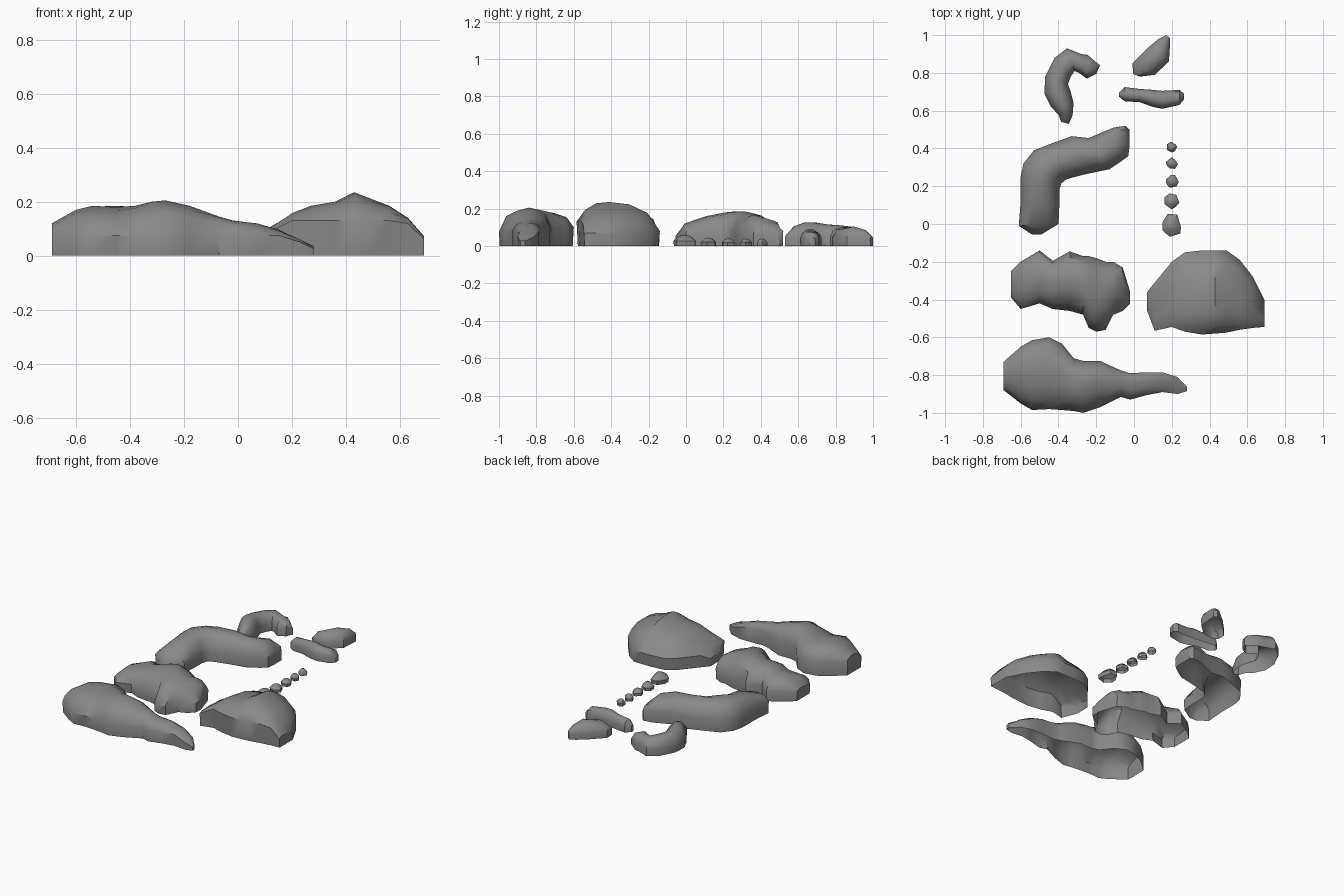
import bpy, bmesh, math, random
from mathutils import Vector

random.seed(4)

stone = bpy.data.materials.new("dark_stone")
stone.diffuse_color = (0.25, 0.25, 0.25, 1)


def make_object(name, bm, angle=40):
    """Orient the open shell upward, turn it into an object and shade it."""
    bmesh.ops.recalc_face_normals(bm, faces=bm.faces)
    bm.normal_update()
    if sum(f.normal.z * f.calc_area() for f in bm.faces) < 0:
        bmesh.ops.reverse_faces(bm, faces=bm.faces)
    mesh = bpy.data.meshes.new(name)
    bm.to_mesh(mesh)
    bm.free()
    mesh.materials.append(stone)
    ob = bpy.data.objects.new(name, mesh)
    bpy.context.collection.objects.link(ob)
    bpy.ops.object.select_all(action='DESELECT')
    ob.select_set(True)
    bpy.context.view_layer.objects.active = ob
    bpy.ops.object.shade_smooth_by_angle(angle=math.radians(angle))


def boulder(name, stations, walls, crest=0.5, rough=0.005):
    """Loft a hollow, flat-based rock through (x1, y1, x2, y2, height) stations.
    walls = height of the steep foot on either side; above it the top domes to the crest."""
    c, d = crest, 1 - crest
    bm = bmesh.new()
    rows = []
    for x1, y1, x2, y2, h in stations:
        a, b = Vector((x1, y1, 0)), Vector((x2, y2, 0))
        w1, w2 = (min(w, 0.85 * h) for w in walls)
        profile = [(0.015, 0), (0, w1), (0.24 * c, w1 + .62 * (h - w1)),
                   (0.6 * c, w1 + .9 * (h - w1)), (c, h),
                   (1 - 0.6 * d, w2 + .9 * (h - w2)), (1 - 0.24 * d, w2 + .62 * (h - w2)),
                   (1, w2), (0.985, 0)]
        row = []
        for i, (t, z) in enumerate(profile):
            p = a.lerp(b, t)
            p.z = z
            if i in (2, 3, 5, 6):
                p.z += random.uniform(-rough, rough)
            row.append(bm.verts.new(p))
        rows.append(row)
    for r, s in zip(rows, rows[1:]):
        for i in range(8):
            bm.faces.new((r[i], r[i + 1], s[i + 1], s[i]))
    # end walls, bottom stays open
    bm.faces.new(rows[0])
    bm.faces.new(rows[-1][::-1])
    make_object(name, bm)


def across(*stations):
    """Stations running along x: (x, y_low, y_high, height)."""
    return [(x, lo, x, hi, h) for x, lo, hi, h in stations]


# Long tapering front rock
boulder("front_long_rock", across(
    (-.69, -.88, -.73, .12), (-.60, -.95, -.65, .17), (-.54, -.985, -.615, .185),
    (-.45, -.98, -.60, .18), (-.38, -.985, -.635, .185), (-.32, -.99, -.71, .20),
    (-.27, -1.0, -.725, .205), (-.18, -.97, -.725, .185), (-.07, -.915, -.775, .145),
    (-.02, -.93, -.79, .13), (.07, -.905, -.785, .12), (.15, -.89, -.785, .095),
    (.23, -.90, -.81, .06), (.28, -.885, -.86, .03)), (.075, .10), crest=.58)

# Lumpy middle rock
boulder("middle_lumpy_rock", across(
    (-.65, -.39, -.25, .075), (-.60, -.45, -.20, .12), (-.50, -.42, -.14, .15),
    (-.43, -.45, -.195, .165), (-.34, -.46, -.145, .185), (-.27, -.48, -.17, .20),
    (-.24, -.55, -.17, .195), (-.20, -.57, -.18, .185), (-.15, -.56, -.20, .17),
    (-.11, -.48, -.20, .16), (-.06, -.46, -.23, .13), (-.02, -.42, -.36, .07)),
    (.06, .07), crest=.6, rough=.007)

# Broad right rock
boulder("right_broad_rock", across(
    (.07, -.46, -.36, .06), (.11, -.565, -.31, .10), (.20, -.545, -.20, .155),
    (.27, -.57, -.15, .185), (.36, -.585, -.14, .20), (.43, -.58, -.14, .235),
    (.49, -.575, -.14, .212), (.56, -.56, -.19, .185), (.63, -.55, -.28, .14),
    (.69, -.545, -.40, .07)), (.13, .08), crest=.38)

# Large bent rock
boulder("bent_rock", [
    (-.54, -.055, -.49, -.055, .055), (-.61, -.01, -.40, .0, .12),
    (-.60, .12, -.395, .10, .16), (-.60, .25, -.395, .18, .18),
    (-.585, .32, -.385, .215, .185), (-.53, .39, -.36, .235, .185),
    (-.44, .425, -.33, .245, .18), (-.33, .465, -.25, .265, .17),
    (-.24, .455, -.13, .29, .165), (-.11, .51, -.07, .33, .15),
    (-.045, .52, -.03, .36, .10), (-.025, .50, -.025, .40, .065)], (.08, .07))

# Small hooked rock at the back
boulder("hooked_rock", [
    (-.385, .54, -.345, .53, .06), (-.40, .58, -.325, .575, .105),
    (-.44, .62, -.32, .64, .125), (-.475, .69, -.335, .70, .125),
    (-.47, .78, -.35, .74, .115), (-.42, .88, -.335, .78, .11),
    (-.355, .93, -.315, .81, .105), (-.28, .90, -.29, .80, .10),
    (-.245, .895, -.25, .77, .10), (-.205, .86, -.20, .795, .08),
    (-.18, .84, -.19, .82, .05)], (.05, .05), rough=.003)

# Slim rock and small pointed rock at the back right
boulder("slim_rock", across(
    (-.08, .675, .695, .045), (-.05, .65, .725, .075), (.03, .645, .715, .085),
    (.10, .62, .71, .09), (.15, .61, .705, .085), (.24, .63, .71, .075),
    (.265, .66, .69, .045)), (.04, .04), rough=.003)
boulder("pointed_rock", [
    (-.005, .795, .03, .78, .05), (-.008, .85, .11, .79, .09), (.07, .93, .185, .86, .105),
    (.13, .98, .19, .94, .085), (.17, 1.0, .19, .985, .05)], (.045, .045), rough=.003)

# Row of little stones, shrinking toward the back
for n, (y, r, h) in enumerate([(-.005, .058, .06), (.12, .04, .045), (.225, .036, .042),
                               (.32, .03, .04), (.405, .028, .04)]):
    bm = bmesh.new()
    rings = [[], [], []]
    for i in range(7):
        a = math.tau * (i + random.uniform(-.25, .25)) / 7
        k = random.uniform(.85, 1.12)
        for ring, (rad, z) in zip(rings, ((.95, 0), (1, .45), (.5, .88))):
            ring.append(bm.verts.new((.2 + r * k * rad * math.cos(a),
                                      y + r * k * rad * math.sin(a), h * z)))
    for lo, hi in zip(rings, rings[1:]):
        for i in range(7):
            j = (i + 1) % 7
            bm.faces.new((lo[i], lo[j], hi[j], hi[i]))
    top = bm.verts.new((.2, y, h))
    for i in range(7):
        bm.faces.new((rings[2][i], rings[2][(i + 1) % 7], top))
    make_object(f"little_stone_{n + 1}", bm)
